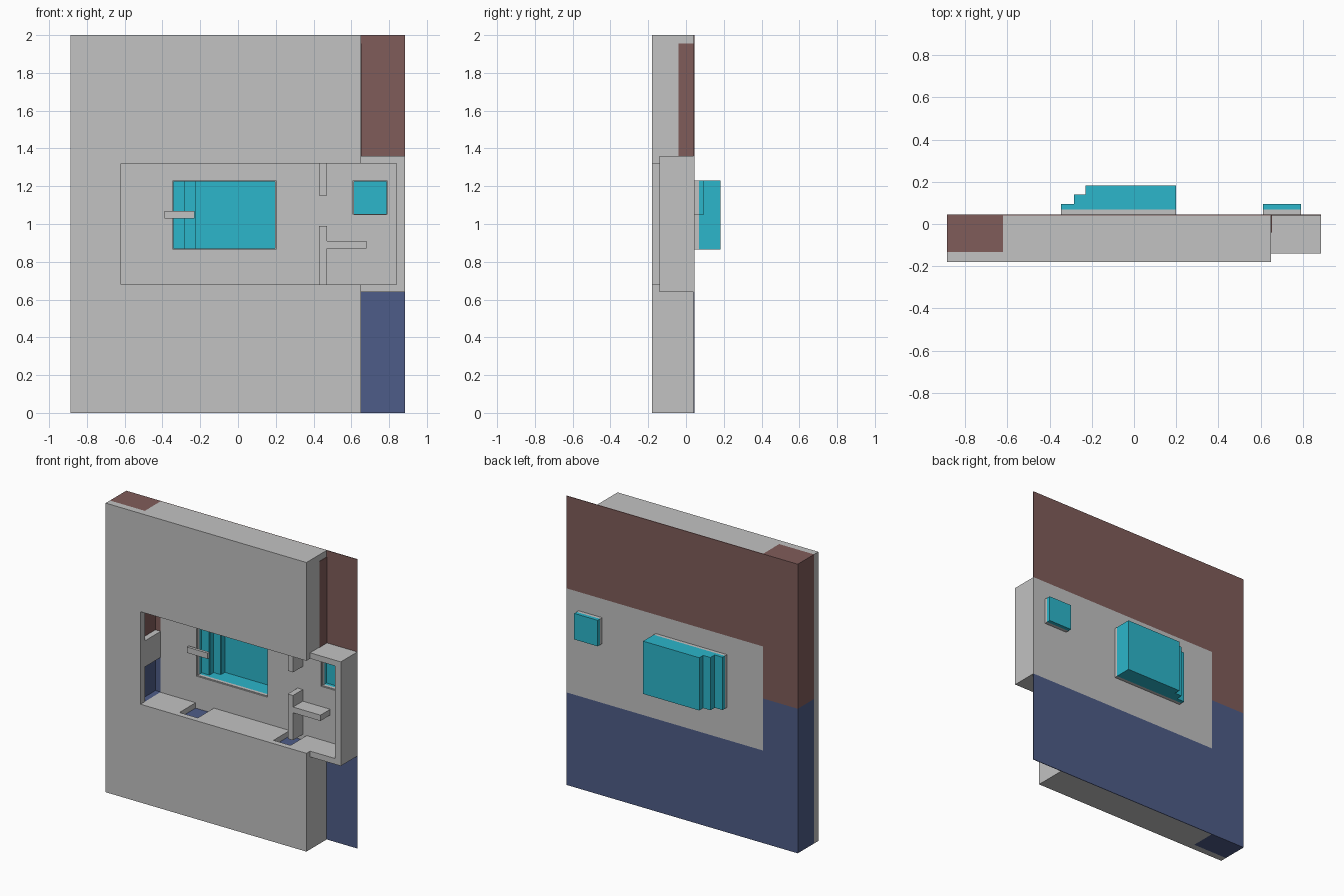
import bpy

if "Cube" in bpy.data.objects:
    bpy.data.objects.remove(bpy.data.objects["Cube"])


def mat(name, rgb):
    m = bpy.data.materials.new(name)
    m.diffuse_color = (*rgb, 1)
    m.use_nodes = True
    m.node_tree.nodes["Principled BSDF"].inputs["Base Color"].default_value = m.diffuse_color
    return m


GRAY = mat("plaster_gray", (0.54, 0.54, 0.54))
BROWN = mat("earth_brown", (0.216, 0.107, 0.102))
BLUE = mat("deep_blue", (0.076, 0.107, 0.246))
CYAN = mat("pool_cyan", (0.025, 0.468, 0.597))


def extrude(name, pts, z0, z1, m):
    """Solid from an x-y outline, raised from z0 to z1."""
    n = len(pts)
    verts = [(x, y, z) for z in (z0, z1) for x, y in pts]
    faces = [tuple(reversed(range(n))), tuple(range(n, 2 * n))]
    faces += [(i, (i + 1) % n, n + (i + 1) % n, n + i) for i in range(n)]
    me = bpy.data.meshes.new(name)
    me.from_pydata(verts, [], faces)
    me.materials.append(m)
    ob = bpy.data.objects.new(name, me)
    bpy.context.collection.objects.link(ob)
    return ob


def box(name, x0, x1, y0, y1, z0, z1, m):
    return extrude(name, [(x0, y0), (x1, y0), (x1, y1), (x0, y1)], z0, z1, m)


F, W, B = -0.18, -0.133, 0.045      # front face, wall front, back face
S = 0.041                           # front of the coloured back sheets

# Front slab with its opening, left post thin in front of the earth blocks
box("slab_left", -0.887, -0.62, F, W, 0, 2, GRAY)
for nm, z0, z1, f0, f1 in (("lower", 0, 0.64, 0.64, 0.68),
                           ("upper", 1.36, 2, 1.32, 1.36)):
    box("slab_" + nm, -0.62, 0.65, F, S, z0, z1, GRAY)
    box("slab_lip_" + nm, -0.62, 0.65, F, -0.14, f0, f1, GRAY)
    # room wall with window gaps
    for x0, x1 in ((-0.62, -0.35), (-0.21, 0.37), (0.50, 0.885)):
        box("room_wall_" + nm, x0, x1, -0.14, B, f0, f1, GRAY)
box("window_floor", -0.60, 0.64, -0.13, 0.036, 0.638, 0.643, BLUE)
box("window_ceiling", -0.60, 0.64, -0.13, 0.036, 1.357, 1.362, BROWN)
box("room_wall_right", 0.84, 0.885, -0.14, B, 0.68, 1.32, GRAY)
box("room_wall_left", -0.66, -0.62, W, S, 0.92, 1.10, GRAY)

# Coloured blocks at the left end, pocketed beside the room, and back sheets
for nm, m, z0, z1, p0, p1, s0, s1 in (
        ("lower", BLUE, 0, 1, 0.68, 1, 0, 0.64),
        ("upper", BROWN, 1, 2, 1, 1.32, 1.36, 2)):
    box("earth_end_" + nm, -0.887, -0.66, W, B, z0, z1, m)
    if z0 == 0:
        box("earth_step_" + nm, -0.66, -0.62, W, B, 0, p0, m)
    else:
        box("earth_step_" + nm, -0.66, -0.62, W, B, p1, 2, m)
    box("earth_pocket_back_" + nm, -0.66, -0.62, S, B, p0, p1, m)
    box("back_sheet_" + nm, -0.62, 0.885, S, B, s0, s1, m)
box("side_patch", 0.648, 0.653, -0.04, S, 1.36, 1.955, BROWN)

# Back panel built around the two pools
P = 0.037
ZL, ZH = 0.865, 1.23
box("panel_bottom", -0.62, 0.885, P, B, 0.64, ZL, GRAY)
box("panel_top", -0.62, 0.885, P, B, ZH, 1.36, GRAY)
box("panel_left", -0.62, -0.345, P, B, ZL, ZH, GRAY)
box("panel_middle", 0.20, 0.61, P, B, ZL, ZH, GRAY)
box("panel_right", 0.79, 0.885, P, B, ZL, ZH, GRAY)
box("panel_under_small_pool", 0.61, 0.79, P, B, ZL, 1.05, GRAY)


def pool(name, outline, x0, x1, z0, z1):
    """Open-fronted basin: gray rim, coloured side walls and floor."""
    t, r = 0.004, 0.068
    for nm, a, b in (("low", z0, z0 + t), ("high", z1 - t, z1)):
        extrude(name + "_wall_" + nm, outline, a, b, CYAN)
        box(name + "_rim_" + nm, x0, x1, B, r, a, b, GRAY)
    for nm, a, b in (("left", x0, x0 + t), ("right", x1 - t, x1)):
        box(name + "_rim_" + nm, a, b, B, r, z0, z1, GRAY)
    # floor and steps follow the outline after its two front points
    pts = outline[1:] + outline[:1]
    for (ax, ay), (bx, by) in zip(pts, pts[1:]):
        xs, ys = sorted((ax, bx)), sorted((ay, by))
        if ax == bx:
            s = -t if ax > 0.5 * (x0 + x1) else t
            xs = sorted((ax, ax + s))
        else:
            ys = [ay - t, ay]
        box(name + "_floor", *xs, *ys, z0, z1, CYAN)


pool("main_pool", [(-0.345, 0.068), (0.20, 0.068), (0.20, 0.183), (-0.23, 0.183),
                   (-0.23, 0.14), (-0.285, 0.14), (-0.285, 0.094), (-0.345, 0.094)],
     -0.345, 0.20, ZL, ZH)
pool("small_pool", [(0.61, 0.068), (0.79, 0.068), (0.79, 0.094), (0.61, 0.094)],
     0.61, 0.79, 1.05, ZH)

# Interior partitions and the board over the pool
box("partition_lower", 0.43, 0.47, -0.07, P, 0.68, 0.99, GRAY)
box("partition_upper", 0.43, 0.47, -0.07, P, 1.15, 1.32, GRAY)
box("partition_branch", 0.47, 0.68, -0.07, P, 0.87, 0.91, GRAY)
box("pool_board", -0.39, -0.23, -0.003, 0.017, 1.03, 1.07, GRAY)
